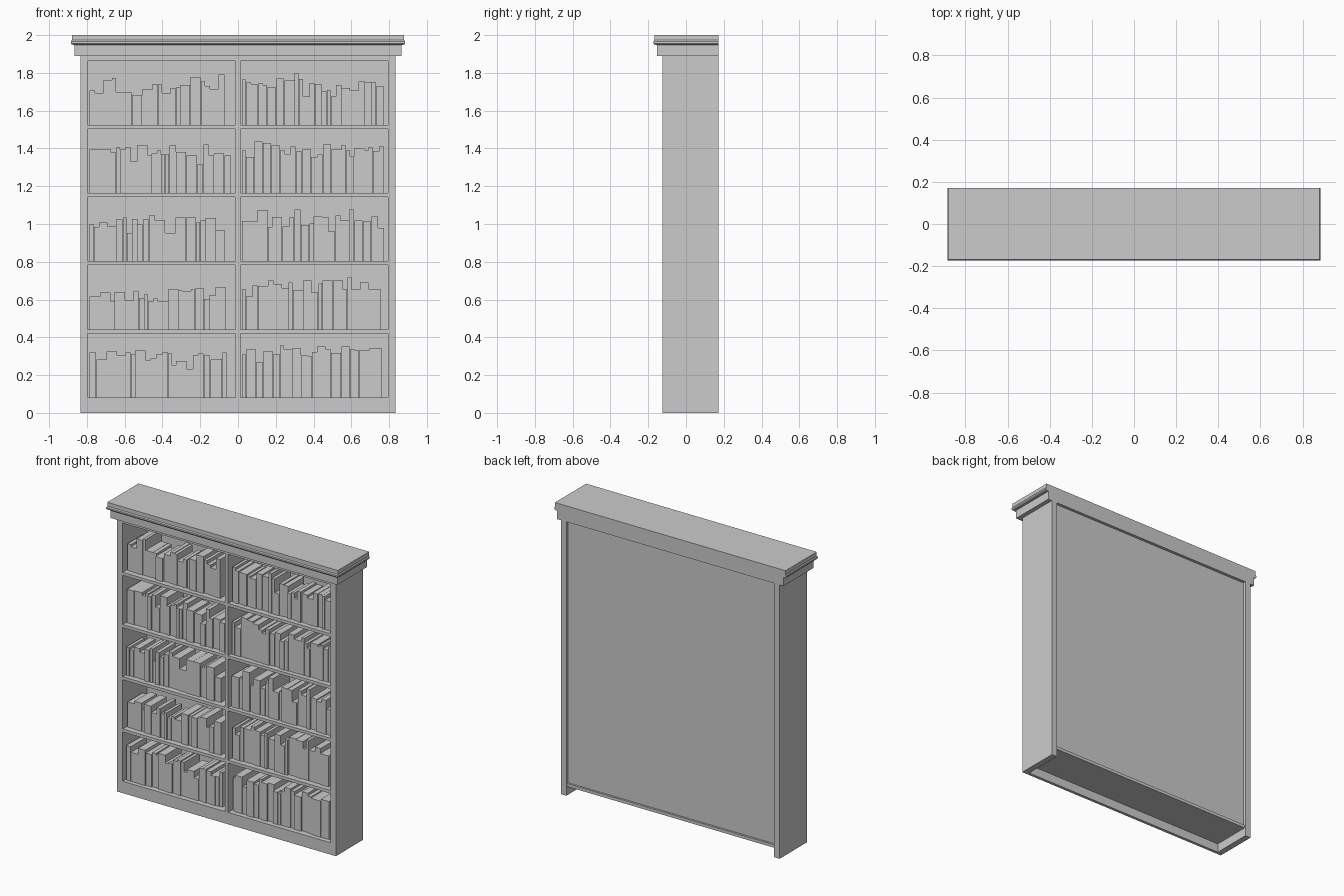
import bpy, bmesh, random

if "Cube" in bpy.data.objects:
    bpy.data.objects.remove(bpy.data.objects["Cube"])

random.seed(7)
W, FRONT, BACK = 0.835, -0.125, 0.172      # carcass half width, front and back planes
INNER, DIV = 0.793, 0.012                  # inner half width, half divider thickness
PANEL = 0.14                               # front face of the back panel
PITCH, FLOOR, BOARD = 0.3605, 0.082, 0.021


def finish(bm, name):
    bmesh.ops.recalc_face_normals(bm, faces=bm.faces)
    me = bpy.data.meshes.new(name)
    bm.to_mesh(me)
    bm.free()
    ob = bpy.data.objects.new(name, me)
    bpy.context.collection.objects.link(ob)
    return ob


def add_box(bm, x0, x1, y0, y1, z0, z1):
    verts = bmesh.ops.create_cube(bm, size=1)["verts"]
    for v in verts:
        v.co = ((x0 + x1) / 2 + v.co.x * (x1 - x0),
                (y0 + y1) / 2 + v.co.y * (y1 - y0),
                (z0 + z1) / 2 + v.co.z * (z1 - z0))


def box(name, *dims):
    bm = bmesh.new()
    add_box(bm, *dims)
    return finish(bm, name)


# Carcass: sides, divider, back, plinth
box("left_side", -W, -INNER, FRONT, BACK, 0, 1.89)
box("right_side", INNER, W, FRONT, BACK, 0, 1.89)
box("divider", -DIV, DIV, FRONT, PANEL, FLOOR, 1.863)
box("back_panel", -INNER, INNER, PANEL, PANEL + 0.012, FLOOR, 1.89)
box("plinth", -INNER, INNER, FRONT, FRONT + 0.02, 0, FLOOR)
box("top_board", -INNER, INNER, FRONT, PANEL, 1.863, 1.89)

# Shelves (the lowest one reaches slightly behind the back panel)
box("bottom_shelf", -INNER, INNER, FRONT + 0.02, 0.165, FLOOR - BOARD, FLOOR)
for i in range(1, 5):
    z = FLOOR + i * PITCH
    box(f"shelf_{i}", -INNER, INNER, FRONT, PANEL, z - BOARD, z)

# Cornice: stepped profile (overhang, height) mitred round front and sides
profile = [(0.03, 1.89), (0.03, 1.948), (0.045, 1.95), (0.05, 1.956),
           (0.05, 1.966), (0.045, 1.973), (0.045, 2.0)]
bm = bmesh.new()
rings = []
for e, z in profile:
    x, y = W + e, FRONT - e + 0.002
    rings.append([bm.verts.new(p) for p in
                  ((-x, y, z), (x, y, z), (x, BACK, z), (-x, BACK, z))])
for a, b in zip(rings, rings[1:]):
    for k in range(4):
        bm.faces.new((a[k], a[(k + 1) % 4], b[(k + 1) % 4], b[k]))
bm.faces.new(rings[0])
bm.faces.new(rings[-1])
finish(bm, "cornice")


# Books: a row of boxes filling start to end
def book_row(name, start, end, floor, typical):
    bm = bmesh.new()
    x = start
    while x < end - 0.01:
        w = random.choice((0.022, 0.028, 0.035, 0.045, 0.055))
        if end - x - w < 0.02:
            w = end - x
        h = min(0.275, max(0.15, random.gauss(typical, 0.03)))
        front = -0.09 + random.uniform(-0.008, 0.008)
        add_box(bm, x, x + w - 0.001, front, front + 0.13 + 0.2 * h, floor, floor + h)
        x += w
    finish(bm, name)


# Per shelf from the bottom: left end, left height, right end, right height
rows = [(-0.06, 0.21, 0.76, 0.24), (-0.065, 0.18, 0.755, 0.24),
        (-0.07, 0.20, 0.775, 0.22), (-0.035, 0.22, 0.77, 0.23),
        (-0.07, 0.21, 0.775, 0.21)]
for i, (le, lh, re, rh) in enumerate(rows):
    z = FLOOR + i * PITCH
    book_row(f"books_left_{i}", -0.785, le, z, lh)
    book_row(f"books_right_{i}", 0.02, re, z, rh)
